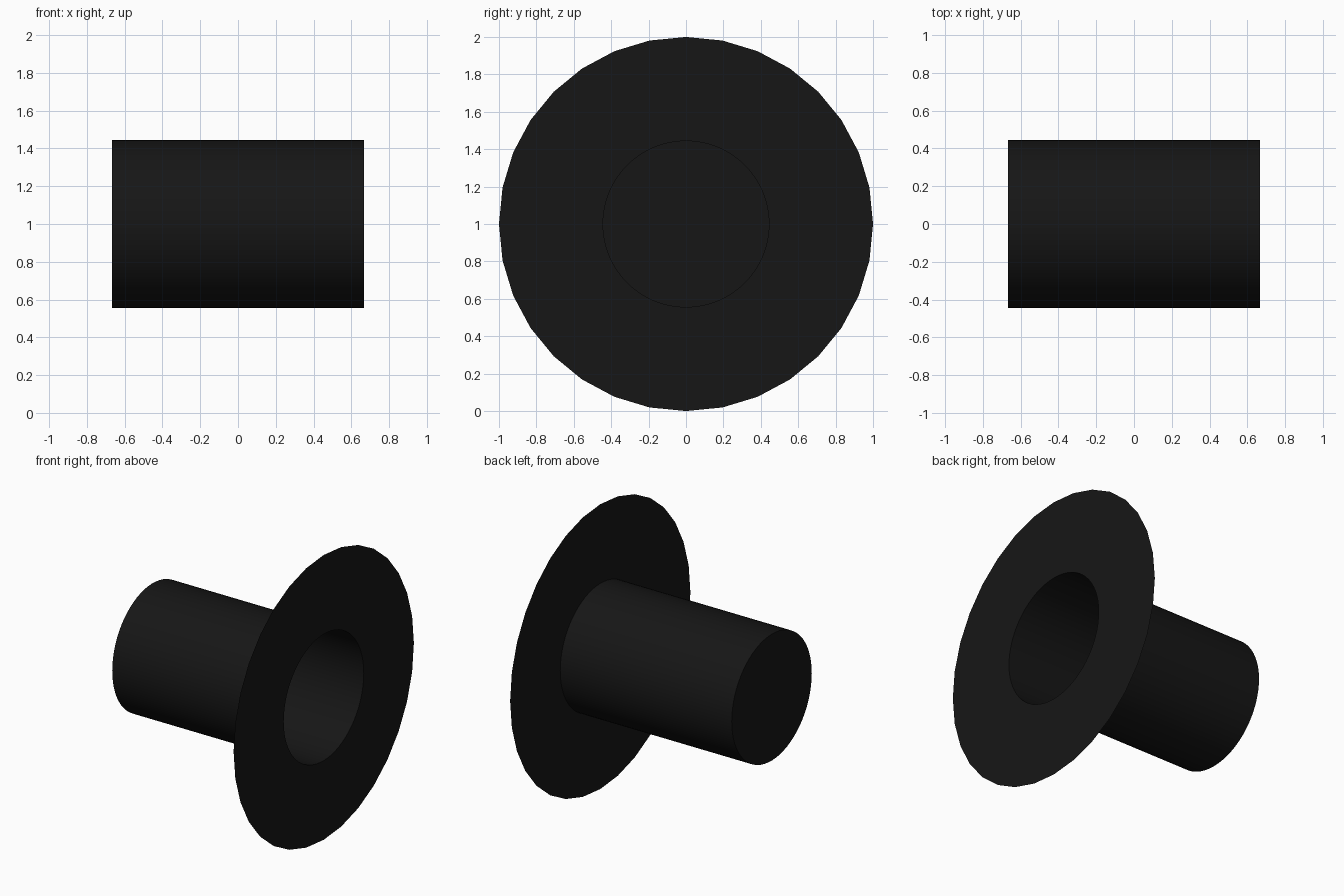
import bpy
import bmesh
from math import cos, sin, pi, radians

if "Cube" in bpy.data.objects:
    bpy.data.objects.remove(bpy.data.objects["Cube"])

TUBE_R, RIM_R = 0.444, 1.0
X0, X1, ZC = -0.666, 0.666, 1.0
SIDES = 64

mat = bpy.data.materials.new("black")
mat.diffuse_color = (0.008, 0.008, 0.008, 1)
mat.use_nodes = True
mat.node_tree.nodes["Principled BSDF"].inputs["Base Color"].default_value = mat.diffuse_color


def ring(bm, x, r, n):
    return [bm.verts.new((x, r * cos(2 * pi * i / n), ZC + r * sin(2 * pi * i / n)))
            for i in range(n)]


def finish(bm, name):
    mesh = bpy.data.meshes.new(name)
    bm.to_mesh(mesh)
    bm.free()
    mesh.materials.append(mat)
    obj = bpy.data.objects.new(name, mesh)
    bpy.context.collection.objects.link(obj)
    bpy.ops.object.select_all(action='DESELECT')
    obj.select_set(True)
    bpy.context.view_layer.objects.active = obj
    bpy.ops.object.shade_smooth_by_angle(angle=radians(30))
    return obj


# Thin-walled barrel: closed at the left, open at the flange
bm = bmesh.new()
a, b = ring(bm, X0, TUBE_R, SIDES), ring(bm, X1, TUBE_R, SIDES)
for i in range(SIDES):
    j = (i + 1) % SIDES
    bm.faces.new((a[i], b[i], b[j], a[j])[::-1])
bm.faces.new(a[::-1])
finish(bm, "barrel")

# Flat flange: coarse 32-sided outer edge, finer hole
bm = bmesh.new()
outer, inner = ring(bm, X1, RIM_R, SIDES // 2), ring(bm, X1, TUBE_R, SIDES)
for i in range(SIDES // 2):
    j = (i + 1) % (SIDES // 2)
    p, q, r = inner[2 * i], inner[2 * i + 1], inner[2 * j]
    bm.faces.new((outer[i], q, p))
    bm.faces.new((outer[i], outer[j], r, q))
finish(bm, "flange")
